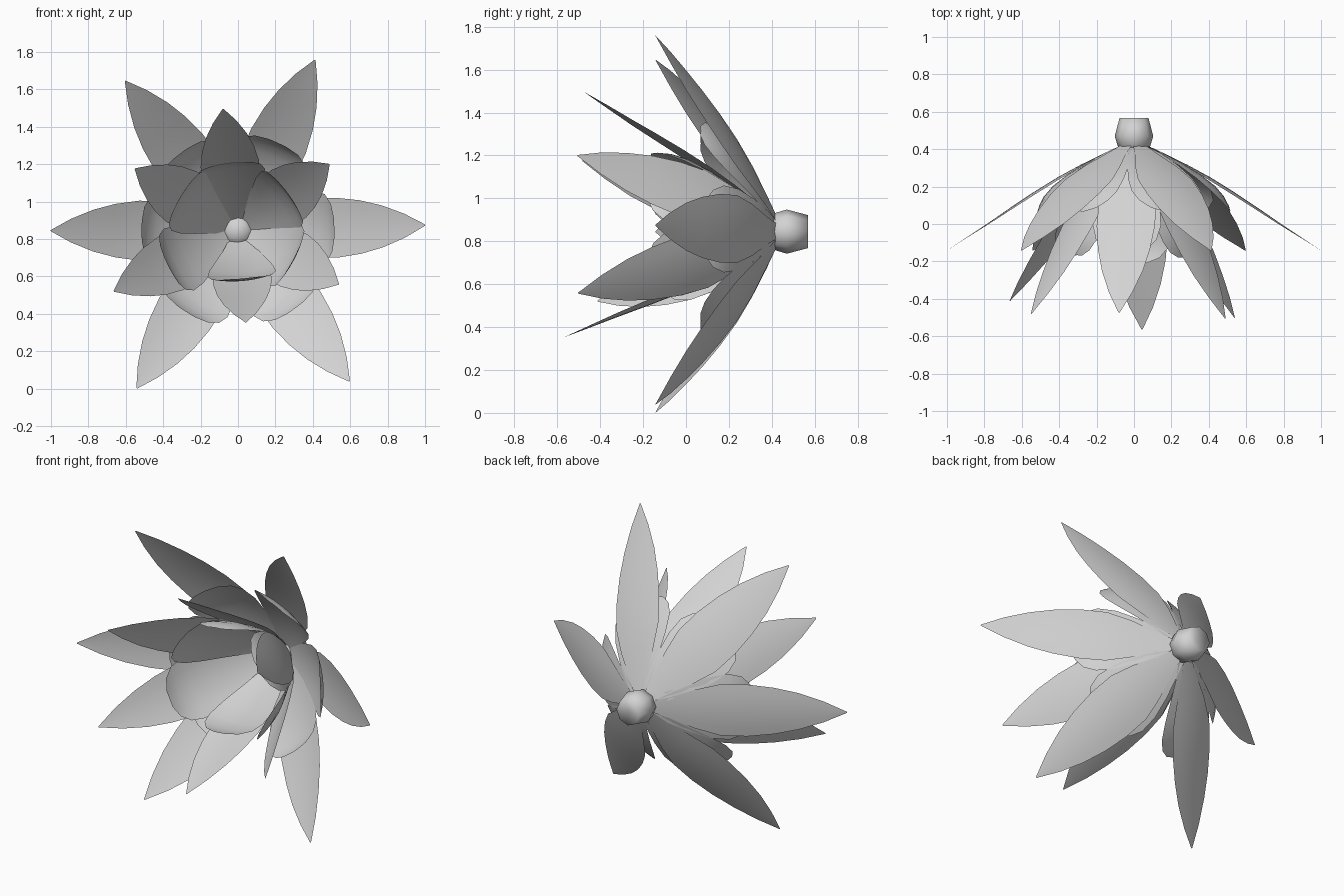
import bpy, bmesh, math
from mathutils import Vector

if "Cube" in bpy.data.objects:
    bpy.data.objects.remove(bpy.data.objects["Cube"])

CENTER_Z = 0.845

grey = bpy.data.materials.new("light grey")
grey.diffuse_color = (0.65, 0.65, 0.65, 1)
grey.use_nodes = True
grey.node_tree.nodes["Principled BSDF"].inputs["Base Color"].default_value = grey.diffuse_color

# Profiles: (distance along petal, outward bulge, half width), petal length about 1.1
LONG = [(0.0, 0.0, 0.03), (0.12, 0.012, 0.066), (0.26, 0.024, 0.12), (0.40, 0.030, 0.158),
        (0.55, 0.028, 0.16), (0.70, 0.021, 0.143), (0.84, 0.012, 0.112), (0.98, 0.005, 0.064),
        (1.11, 0.0, 0.003)]
SHELL = [(0.0, -0.012, 0.05), (0.12, 0.008, 0.092), (0.26, 0.016, 0.14), (0.40, 0.016, 0.18),
         (0.52, 0.003, 0.193), (0.60, -0.02, 0.172), (0.655, -0.05, 0.12), (0.68, -0.07, 0.05)]


def finish(name, bm):
    me = bpy.data.meshes.new(name)
    bm.to_mesh(me)
    bm.free()
    me.materials.append(grey)
    for p in me.polygons:
        p.use_smooth = True
    ob = bpy.data.objects.new(name, me)
    bpy.context.collection.objects.link(ob)
    return ob


def petal(name, profile, azimuth, tilt, cup, length=1.0, width=1.0):
    """Cupped leaf blade leaning by tilt away from the flower's forward axis."""
    a, k = math.radians(azimuth), math.radians(tilt)
    radial = Vector((math.cos(a), 0, math.sin(a)))
    side = Vector((-math.sin(a), 0, math.cos(a)))
    back = Vector((0, 1, 0))
    along = radial * math.sin(k) - back * math.cos(k)
    outward = radial * math.cos(k) + back * math.sin(k)
    base = Vector((0, 0.43, CENTER_Z)) + radial * 0.05
    wmax = max(p[2] for p in profile)
    bm = bmesh.new()
    rows = []
    for s, b, w in profile:
        row = []
        for i in range(7):
            t = i / 3 - 1
            drop = cup * (t * w / wmax) ** 2
            row.append(bm.verts.new(base + along * s * length + outward * (b - drop)
                                    + side * w * width * t))
        rows.append(row)
    for r0, r1 in zip(rows, rows[1:]):
        for i in range(6):
            bm.faces.new((r0[i], r0[i + 1], r1[i + 1], r1[i]))
    bmesh.ops.recalc_face_normals(bm, faces=bm.faces)
    return finish(name, bm)


# Outer ring: six spreading long petals, each lined with a short rounded one
for n, az in enumerate((1.7, 65.7, 127, 180, 237.3, 306.5), 1):
    petal(f"outer_long_petal_{n}", LONG, az, 59, 0.014)
    petal(f"outer_round_petal_{n}", SHELL, az, 59, 0.03, 0.86, 1.05)

# Inner ring: (azimuth, tilt) of six more upright pairs
INNER = [(36, 30.6), (97, 33.8), (149, 33), (206, 39.3), (275, 24), (332, 31)]
for n, (az, tilt) in enumerate(INNER, 1):
    petal(f"inner_long_petal_{n}", LONG, az, tilt, 0.014, 0.98, 0.98)
    petal(f"inner_round_petal_{n}", SHELL, az, tilt, 0.03, 0.98, 0.95)

# Bulb at the back, turned around the y axis, with a dimple in its rear end
BULB = [(0.0, 0.37), (0.05, 0.38), (0.085, 0.41), (0.103, 0.47), (0.077, 0.568), (0.0, 0.545)]
bm = bmesh.new()
verts = [bm.verts.new((r, y, 0)) for r, y in BULB]
edges = [bm.edges.new(e) for e in zip(verts, verts[1:])]
bmesh.ops.spin(bm, geom=verts + edges, cent=(0, 0, 0), axis=(0, 1, 0),
               angle=math.tau, steps=8, use_duplicate=False)
bmesh.ops.remove_doubles(bm, verts=bm.verts, dist=0.0005)
bmesh.ops.recalc_face_normals(bm, faces=bm.faces)
bmesh.ops.translate(bm, verts=bm.verts, vec=(0, 0, CENTER_Z))
finish("bulb", bm)
